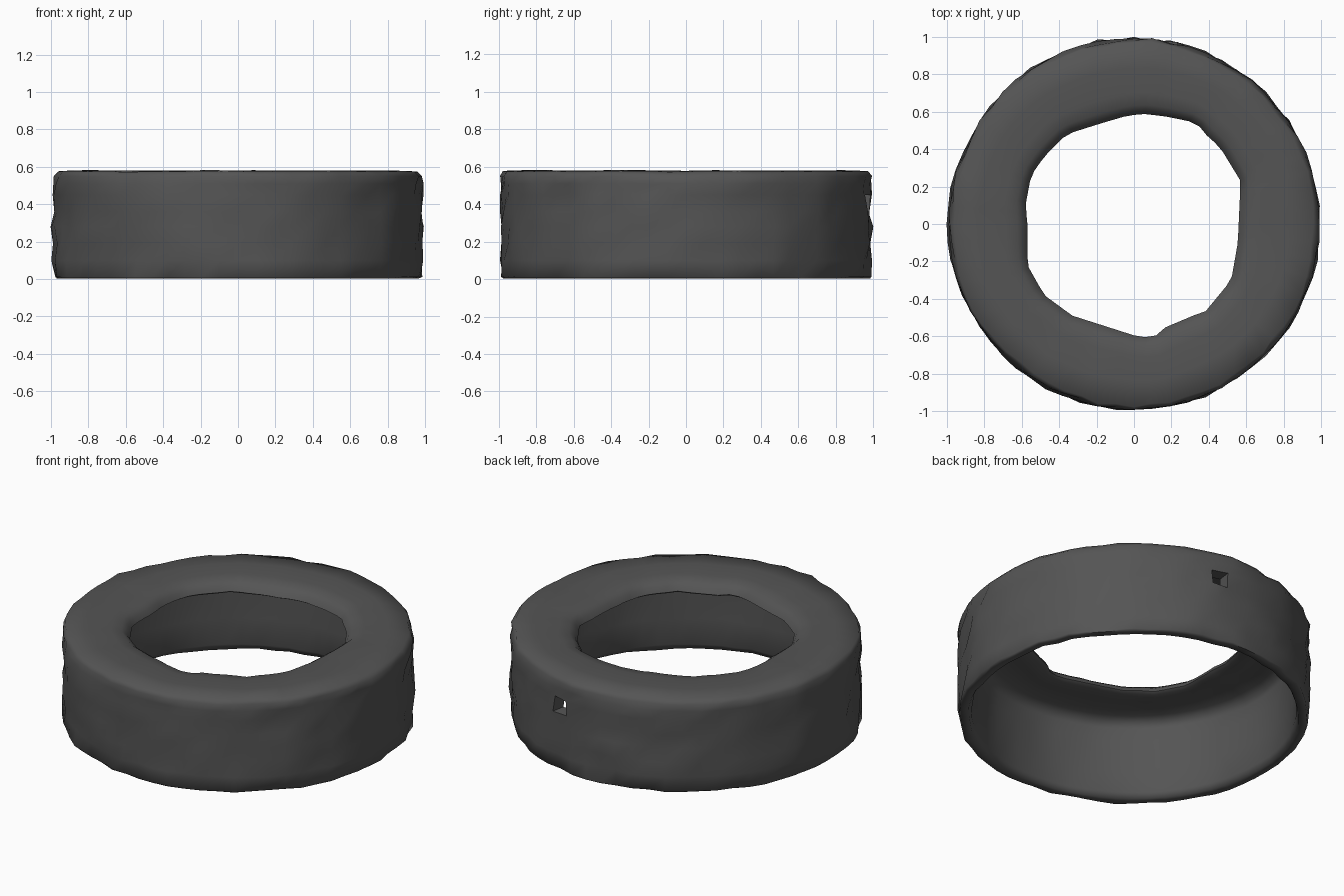
import bpy, bmesh, math, random
from mathutils import Vector, noise

if "Cube" in bpy.data.objects:
    bpy.data.objects.remove(bpy.data.objects["Cube"])

random.seed(4)
SEG = 64

# Ragged outline of the central opening (x, y)
opening = [(.57, .23), (.46, .41), (.36, .50), (.34, .54), (.17, .575), (.04, .59),
           (-.05, .575), (-.17, .54), (-.36, .48), (-.48, .36), (-.55, .26), (-.58, .10),
           (-.57, 0), (-.57, -.22), (-.48, -.38), (-.33, -.49), (.03, -.605), (.11, -.605),
           (.15, -.56), (.34, -.48), (.38, -.47), (.52, -.30), (.555, -.10)]


def opening_radius(a):
    """Distance from the centre to the opening outline in direction a."""
    d = Vector((math.cos(a), math.sin(a)))
    for p, q in zip(opening, opening[1:] + opening[:1]):
        p, e = Vector(p), Vector(q) - Vector(p)
        den = d.cross(e)
        if abs(den) > 1e-6:
            r, u = p.cross(e) / den, p.cross(d) / den
            if r > 0 and -1e-6 <= u <= 1 + 1e-6:
                return r
    return .58


# Cross-section: t = 1 is the outer radius, t = 0 is the edge of the opening
outer = [(.975, .004), (.985, .012), (.988, .1), (.988, .19), (.988, .28), (.988, .36),
         (.988, .45), (.988, .51), (.985, .55), (.966, .575)]
top = [(.65, .58), (.3, .577), (.13, .568), (.045, .545), (0, .515), (.05, .503), (.3, .508)]
inner = [(.86, .505), (.9, .48), (.91, .45), (.914, .36), (.914, .2), (.914, .04), (.93, .008)]

bm = bmesh.new()
rings = []
for part, pts in (("outer", outer), ("top", top), ("inner", inner)):
    for r, z in pts:
        ring = []
        for i in range(SEG):
            a = 2 * math.pi * i / SEG
            if part == "top":
                h = opening_radius(a)
                rad = h + r * (.97 - h)
            else:
                rad = r
            # Worn, lumpy surface
            n = noise.noise(Vector((math.cos(a) * 7.3, math.sin(a) * 7.3, z * 17 + .4)))
            zz = z
            if part == "outer":
                rad += .02 * n + random.uniform(-.006, .006)
            elif part == "inner":
                rad += .012 * n
            if part != "outer" or z > .5:
                zz += .005 * n
            ring.append(bm.verts.new((rad * math.cos(a), rad * math.sin(a), max(zz, .004))))
        rings.append(ring)

# Skin the rings, leaving a small hole worn through the back wall
HOLE_SEG = 14
out_row, in_row = 5, len(outer) + len(top) + 2
for k in range(len(rings)):
    a, b = rings[k], rings[(k + 1) % len(rings)]
    for i in range(SEG):
        j = (i + 1) % SEG
        if i == HOLE_SEG and k in (out_row, in_row):
            continue
        bm.faces.new((a[i], a[j], b[j], b[i]))

# Sides of the small hole
i, j = HOLE_SEG, HOLE_SEG + 1
o = [rings[out_row][i], rings[out_row][j], rings[out_row + 1][j], rings[out_row + 1][i]]
n = [rings[in_row + 1][i], rings[in_row + 1][j], rings[in_row][j], rings[in_row][i]]
for k in range(4):
    m = (k + 1) % 4
    bm.faces.new((o[k], o[m], n[m], n[k]))
# Nudge it sideways
for ring_k in (out_row, out_row + 1, in_row, in_row + 1):
    for idx in (i, j):
        v = rings[ring_k][idx]
        c, s = math.cos(-.04), math.sin(-.04)
        v.co = Vector((v.co.x * c - v.co.y * s, v.co.x * s + v.co.y * c, v.co.z))
bmesh.ops.recalc_face_normals(bm, faces=bm.faces)

mesh = bpy.data.meshes.new("tire")
bm.to_mesh(mesh)
bm.free()
tire = bpy.data.objects.new("tire", mesh)
bpy.context.collection.objects.link(tire)

# Dark rubber
mat = bpy.data.materials.new("rubber")
mat.diffuse_color = (.09, .09, .09, 1)
mat.use_nodes = True
mat.node_tree.nodes["Principled BSDF"].inputs["Base Color"].default_value = mat.diffuse_color
mesh.materials.append(mat)

bpy.context.view_layer.objects.active = tire
tire.select_set(True)
bpy.ops.object.shade_smooth_by_angle(angle=math.radians(70))
